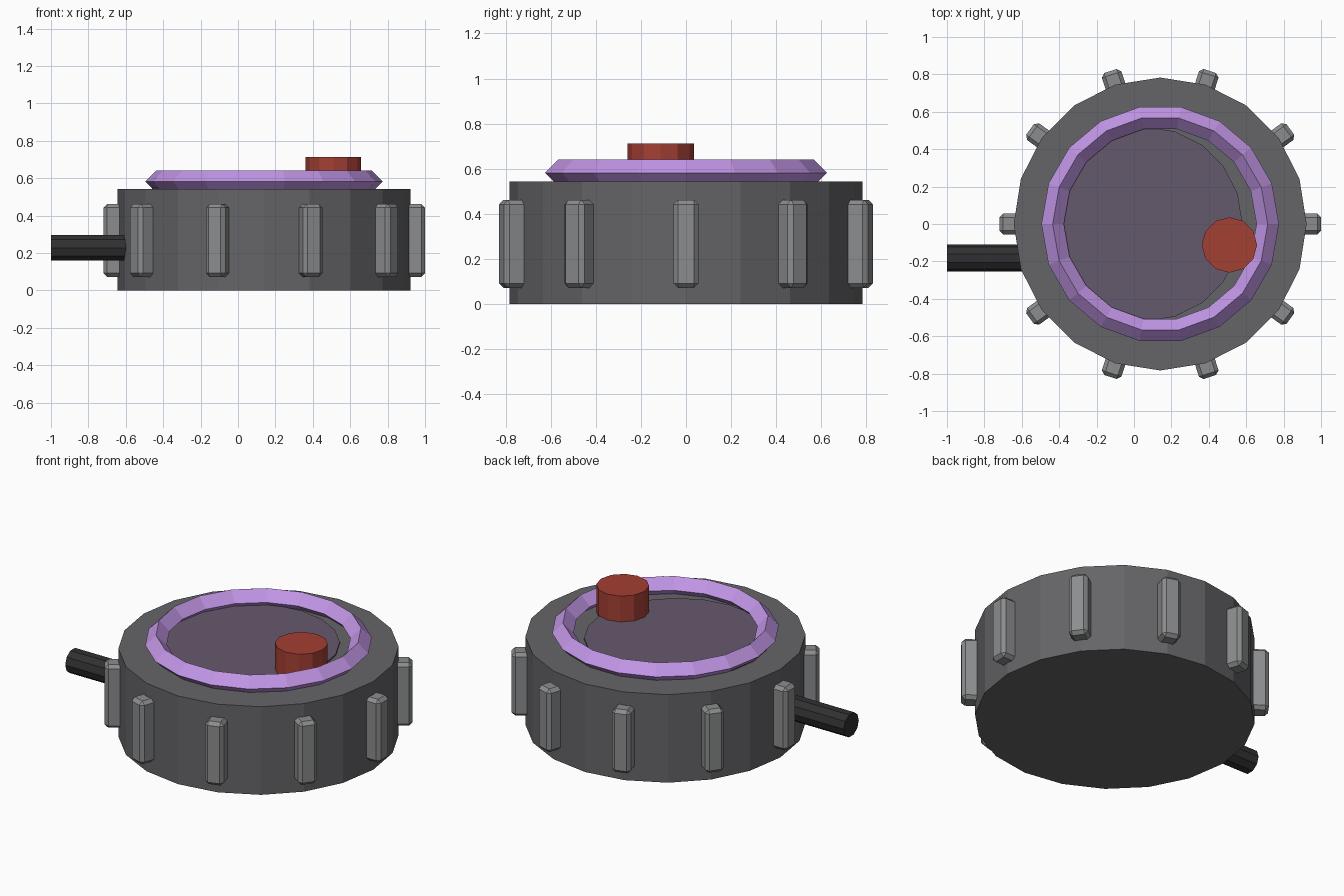
import bpy
from math import pi, cos, sin, radians

if "Cube" in bpy.data.objects:
    bpy.data.objects.remove(bpy.data.objects["Cube"])

CX = 0.14  # centre of the round housing


def paint(name, rgb):
    m = bpy.data.materials.new(name)
    m.diffuse_color = (*rgb, 1)
    m.use_nodes = True
    m.node_tree.nodes["Principled BSDF"].inputs["Base Color"].default_value = m.diffuse_color
    return m


dark = paint("dark_grey", (0.13, 0.13, 0.14))
grey = paint("mid_grey", (0.26, 0.265, 0.27))
purple = paint("purple", (0.53, 0.30, 0.78))
lens = paint("dull_purple", (0.13, 0.10, 0.15))
red = paint("red", (0.37, 0.05, 0.033))
black = paint("black", (0.03, 0.03, 0.032))


def finish(name, mat):
    ob = bpy.context.object
    ob.name = name
    ob.data.materials.append(mat)
    return ob


def cylinder(name, sides, r, h, loc, mat, rot=(0, 0, 0)):
    bpy.ops.mesh.primitive_cylinder_add(vertices=sides, radius=r, depth=h,
                                        location=loc, rotation=rot)
    return finish(name, mat)


# Housing
cylinder("housing", 20, 0.783, 0.543, (CX, 0, 0.2715), dark)

# Bevelled grip ribs around the side
for i in range(10):
    a = radians(36 * i)
    bpy.ops.mesh.primitive_cube_add(size=1, rotation=(0, 0, a),
                                    location=(CX + 0.79 * cos(a), 0.79 * sin(a), 0.267))
    rib = finish(f"grip_rib_{i + 1}", grey)
    rib.scale = (0.14, 0.11, 0.39)
    bpy.ops.object.transform_apply(location=False, rotation=False, scale=True)
    bevel = rib.modifiers.new("bevel", 'BEVEL')
    bevel.width = 0.02
    bevel.segments = 1

# Diamond-section ring on top
bpy.ops.mesh.primitive_torus_add(major_segments=18, minor_segments=4,
                                 major_radius=0.575, minor_radius=0.06,
                                 location=(CX, 0, 0.582))
finish("top_ring", purple)

# Off-centre face disc inside the ring
cylinder("face_disc", 20, 0.52, 0.03, (0.06, 0, 0.538), lens)

# Button
cylinder("button", 12, 0.148, 0.18, (0.51, -0.112, 0.622), red)

# Cable stub leaving the left side
cylinder("cable_stub", 10, 0.073, 0.46, (-0.77, -0.182, 0.228), black, (0, pi / 2, 0))
